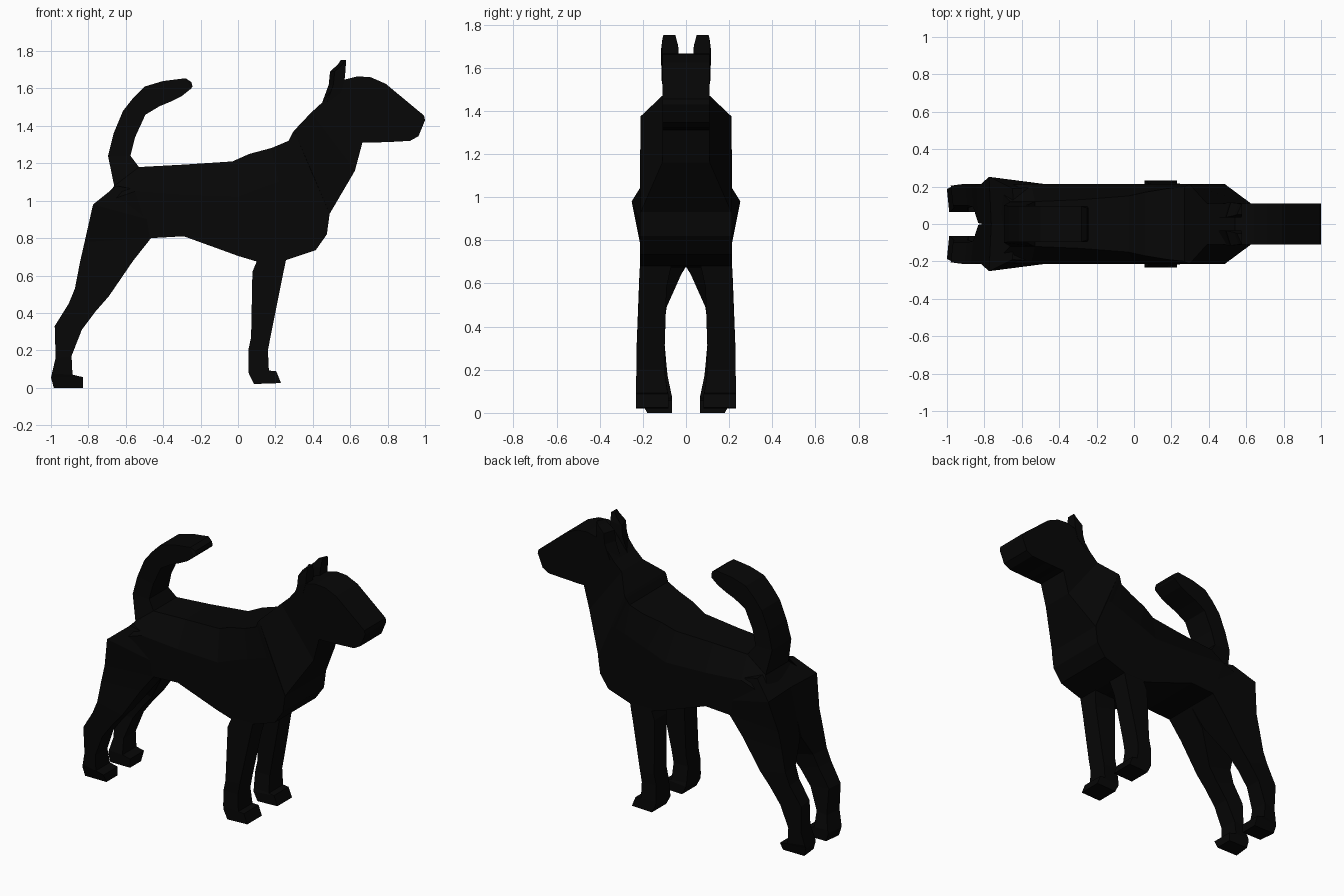
import bpy, bmesh

black = bpy.data.materials.new("black coat")
black.diffuse_color = (0.002, 0.002, 0.002, 1)


def loft(name, rings):
    """Skin a list of equal-length point rings and cap both ends."""
    bm = bmesh.new()
    vr = [[bm.verts.new(p) for p in r] for r in rings]
    n = len(vr[0])
    for a, b in zip(vr, vr[1:]):
        for i in range(n):
            j = (i + 1) % n
            bm.faces.new((a[i], a[j], b[j], b[i]))
    bm.faces.new(vr[0])
    bm.faces.new(vr[-1])
    bmesh.ops.recalc_face_normals(bm, faces=bm.faces)
    me = bpy.data.meshes.new(name)
    bm.to_mesh(me)
    bm.free()
    me.materials.append(black)
    ob = bpy.data.objects.new(name, me)
    bpy.context.collection.objects.link(ob)
    return ob


def mirrored(half):
    """Half section (x, z, y) from top to bottom -> closed symmetric ring."""
    return [(x, y, z) for x, z, y in half] + [(x, -y, z) for x, z, y in reversed(half)]


def limb(name, rows, shift_in=0, shift_out=0):
    """Rows: back x,z  front x,z  inner y, outer y back, outer y front; both sides.
    The shifts move the inner or outer back edge forward."""
    for side, s in (("left", 1), ("right", -1)):
        loft(f"{side}_{name}", [[(xb + shift_in, s * i, zb), (xb + shift_out, s * ob, zb),
                                 (xf, s * of, zf), (xf, s * i, zf)]
                                for xb, zb, xf, zf, i, ob, of in rows])


# torso: top, flank and belly corners from rump to neck base
W = 0.213
loft("torso", [mirrored(h) for h in (
    [(-.66, 1.08, .12), (-.75, .98, .21), (-.80, .80, .20)],
    [(-.53, 1.18, .12), (-.55, 1.05, W), (-.465, .80, W)],
    [(-.29, 1.193, .13), (-.29, 1.03, W), (-.29, .81, W)],
    [(-.03, 1.21, .15), (0, 1.02, W), (0, .705, W)],
    [(.06, 1.25, .17), (.13, 1.07, W), (.10, .675, W)],
    [(.18, 1.282, .19), (.22, 1.10, W), (.18, .678, W)],
    [(.27, 1.32, .20), (.30, 1.13, W), (.25, .68, W)],
    [(.28, 1.34, .205), (.36, 1.15, W), (.415, .735, W)],
    [(.29, 1.36, .21), (.38, 1.15, W), (.475, .82, W)],
    [(.30, 1.375, .21), (.395, 1.15, W), (.49, .93, W)])])

# neck and head: top and bottom edge from shoulders to nose
head = [(.30, 1.375, .49, .93, .21), (.39, 1.47, .625, 1.16, .11), (.45, 1.525, .665, 1.31, .11),
        (.54, 1.64, .68, 1.31, .11), (.64, 1.665, .71, 1.31, .11), (.71, 1.66, .75, 1.312, .11),
        (.79, 1.625, .81, 1.314, .11), (.995, 1.455, .92, 1.32, .11), (1, 1.43, .965, 1.345, .11)]
loft("neck_and_head", [mirrored([(xt, zt, w), (xb, zb, w)]) for xt, zt, xb, zb, w in head])

# tail: square sections between outer and inner curve
tail = [(-.66, 1.07, -.53, 1.18, .12), (-.695, 1.24, -.575, 1.24, .10), (-.665, 1.36, -.55, 1.34, .095),
        (-.615, 1.48, -.495, 1.46, .095), (-.56, 1.55, -.42, 1.505, .095), (-.50, 1.61, -.36, 1.53, .095),
        (-.40, 1.64, -.30, 1.56, .095), (-.28, 1.655, -.25, 1.60, .095), (-.25, 1.635, -.243, 1.612, .085)]
loft("tail", [mirrored([(xo, zo, w), (xi, zi, w)]) for xo, zo, xi, zi, w in tail])

# hind legs with paws
limb("hind_leg", [
    (-.65, 1.08, -.50, 1.05, 0, .19, .20),
    (-.775, .98, -.48, .90, 0, .252, .212),
    (-.82, .78, -.465, .80, 0, .212, .212),
    (-.845, .67, -.56, .68, .005, .212, .212),
    (-.872, .53, -.69, .49, .09, .215, .215),
    (-.905, .45, -.76, .41, .10, .215, .215),
    (-.98, .33, -.835, .31, .10, .205, .215),
    (-.975, .16, -.89, .17, .085, .20, .21),
    (-.995, .075, -.885, .07, .065, .19, .21),
    (-1, .055, -.83, .057, .065, .185, .21),
    (-.985, 0, -.83, 0, .065, .18, .18)], shift_in=.012)

# front legs with paws
limb("front_leg", [
    (.10, .72, .26, .72, .06, .21, .21),
    (.10, .675, .255, .675, .07, .214, .214),
    (.077, .62, .235, .58, .09, .217, .217),
    (.07, .27, .175, .28, .10, .23, .23),
    (.055, .20, .16, .20, .10, .23, .23),
    (.055, .10, .165, .092, .085, .232, .232),
    (.058, .075, .205, .088, .08, .232, .232),
    (.085, .02, .23, .025, .08, .232, .232)])

# ears: thin, with the outer edge set further forward
limb("ear", [
    (.45, 1.525, .55, 1.58, .035, .112, .112),
    (.485, 1.62, .57, 1.65, .035, .115, .112),
    (.492, 1.69, .575, 1.70, .036, .115, .112),
    (.535, 1.73, .577, 1.735, .045, .110, .108),
    (.55, 1.752, .578, 1.752, .05, .105, .105)], shift_out=.025)
